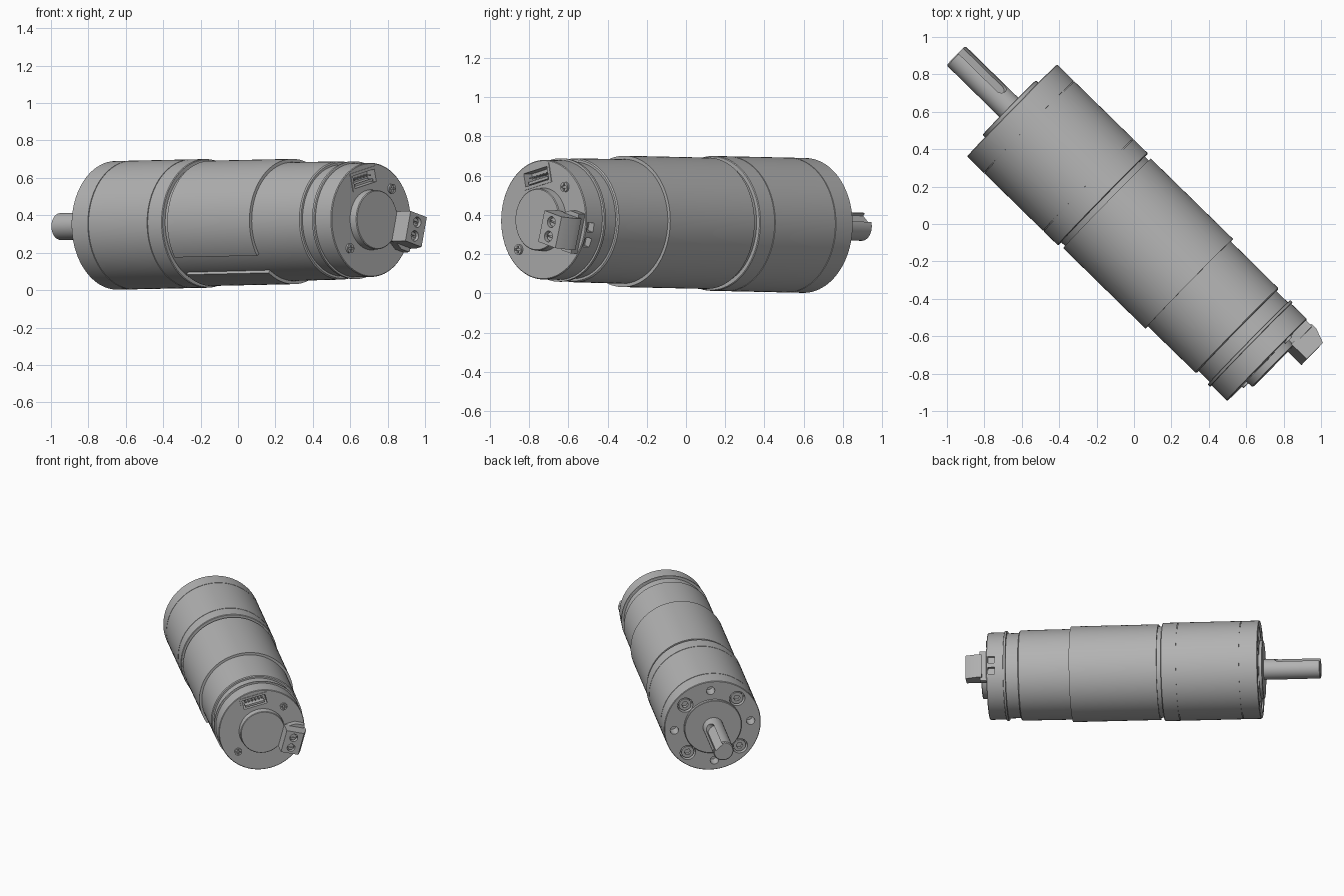
import bpy, bmesh, math
from mathutils import Matrix, Vector

old = bpy.data.objects.get("Cube")
if old:
    bpy.data.objects.remove(old, do_unlink=True)

# Metal material
steel = bpy.data.materials.new("grey_metal")
steel.use_nodes = True
GREY = (0.45, 0.45, 0.45, 1)
steel.diffuse_color = GREY
steel.node_tree.nodes["Principled BSDF"].inputs["Base Color"].default_value = GREY

# Motor frame: local z runs from shaft to rear cap, local y is up
R2 = math.sqrt(0.5)
axis = Vector((R2 * 1.011, -R2 * 0.989, 0.0155)).normalized()
side = Vector((0, 0, 1)).cross(axis).normalized()
up = axis.cross(side)
FRAME = Matrix((side, up, axis)).transposed().to_4x4()
FRAME.translation = (-0.022 * R2, -0.022 * R2, 0.36)


def finish(bm, name, roll=0):
    """Turn a bmesh into an object in the motor frame."""
    bmesh.ops.recalc_face_normals(bm, faces=bm.faces[:])
    bm.transform(Matrix.Rotation(math.radians(roll), 4, 'Z'))
    mesh = bpy.data.meshes.new(name)
    bm.to_mesh(mesh)
    bm.free()
    mesh.materials.append(steel)
    ob = bpy.data.objects.new(name, mesh)
    bpy.context.collection.objects.link(ob)
    ob.matrix_world = FRAME
    return ob


def loft(rings, name, roll=0, closed=False):
    """Bridge equal rings of points; cap the ends or close the loop."""
    bm = bmesh.new()
    vs = [[bm.verts.new(p) for p in ring] for ring in rings]
    n = len(vs[0])
    pairs = list(zip(vs, vs[1:])) + ([(vs[-1], vs[0])] if closed else [])
    for a, b in pairs:
        for i in range(n):
            j = (i + 1) % n
            bm.faces.new((a[i], a[j], b[j], b[i]))
    if not closed:
        bm.faces.new(vs[0])
        bm.faces.new(vs[-1])
    return finish(bm, name, roll)


def circle(r, n=96, cx=0, cy=0):
    return [(cx + r * math.cos(2 * math.pi * i / n),
             cy + r * math.sin(2 * math.pi * i / n)) for i in range(n)]


def rect(w, h, cx=0, cy=0):
    return [(cx + a * w / 2, cy + b * h / 2) for a, b in ((-1, -1), (1, -1), (1, 1), (-1, 1))]


def prism(name, pts, z0, z1, roll=0):
    return loft([[(x, y, z) for x, y in pts] for z in (z0, z1)], name, roll)


def lathe(name, profile, n=96):
    return loft([[(x, y, z) for x, y in circle(r, n)] for z, r in profile], name)


def cut(ob, cutters):
    """Subtract the cutters and remove them."""
    for c in cutters:
        c.hide_render = True
        m = ob.modifiers.new("cut", 'BOOLEAN')
        m.operation, m.solver, m.object = 'DIFFERENCE', 'EXACT', c
    bpy.context.view_layer.update()
    deps = bpy.context.evaluated_depsgraph_get()
    mesh = bpy.data.meshes.new_from_object(ob.evaluated_get(deps))
    ob.modifiers.clear()
    ob.data = mesh
    for c in cutters:
        bpy.data.objects.remove(c, do_unlink=True)


def polar(r, deg):
    return r * math.cos(math.radians(deg)), r * math.sin(math.radians(deg))


# Gearbox with two seams
G, S = 0.344, 0.339
FACE = -0.89
gearbox = lathe("gearbox", [(FACE, G - 0.004), (FACE + 0.004, G),
                            (-0.765, G), (-0.765, S), (-0.76, S), (-0.76, G),
                            (-0.322, G), (-0.322, S), (-0.317, S), (-0.317, G),
                            (-0.214, G), (-0.21, G - 0.004)])
holes = []
for k in range(4):
    x, y = polar(0.272, 90 * k - 3)
    holes.append(prism("mount_hole", circle(0.03, 24, x, y), FACE - 0.05, FACE + 0.08))
    x, y = polar(0.262, 90 * k + 42)
    holes.append(prism("bolt_recess", circle(0.055, 32, x, y), FACE - 0.05, FACE + 0.05))
cut(gearbox, holes)

# Sunken socket bolts
for k in range(4):
    x, y = polar(0.262, 90 * k + 42)
    bolt = prism(f"gearbox_bolt_{k + 1}", circle(0.044, 32, x, y), FACE + 0.008, FACE + 0.06)
    cut(bolt, [prism("hex", circle(0.024, 6, x, y), FACE - 0.02, FACE + 0.035)])

# Pilot ring and keyed output shaft
lathe("pilot_boss", [(-0.912, 0.2), (-0.909, 0.204), (FACE + 0.01, 0.204)])
shaft = lathe("output_shaft", [(-1.31, 0.066), (-1.304, 0.072), (-0.9, 0.072)], 64)
key = [(-0.034, -1.4), (0.034, -1.4)]
key += [(0.034 * math.cos(a), -1.02 + 0.034 * math.sin(a))
        for a in (math.pi * i / 12 for i in range(13))]
cut(shaft, [loft([[(x, y, z) for x, z in key] for y in (0.044, 0.12)], "keyway", -42)])

# Motor can, narrower than its wrapped sleeve
lathe("motor_can", [(-0.22, 0.32), (0.79, 0.316), (0.796, 0.31)])
a0, a1, steps = -125, 213, 100
sleeve = []
for i in range(steps + 1):
    a = a0 + (a1 - a0) * i / steps
    sleeve.append([(*polar(r, a), z) for r, z in
                   ((0.31, -0.18), (0.335, -0.18), (0.335, 0.435), (0.31, 0.435))])
loft(sleeve, "motor_sleeve")

# Rear neck, rim band and cap
lathe("rear_neck", [(0.78, 0.298), (0.9, 0.298)])
lathe("rim_band", [(0.882, 0.312), (0.884, 0.315), (0.898, 0.315), (0.9, 0.312)])
END, TURN, PLUG = 1.018, -15, 13
cap = lathe("rear_cap", [(0.89, 0.305), (END - 0.004, 0.305), (END, 0.301)])
PY = 0.225
cutters = [prism("plug_pocket", rect(0.2, 0.1, 0, PY), END - 0.07, END + 0.05, PLUG)]
for t in (-0.04, 0.04):
    cutters.append(prism("wire_slot", rect(0.1, 0.048, 0.315, t), 0.96, 1.006, TURN))
cut(cap, cutters)

# Signal plug: shell, tongue and pins
shell = prism("plug_shell", rect(0.2, 0.1, 0, PY), END - 0.075, END + 0.004, PLUG)
cut(shell, [prism("plug_hollow", rect(0.168, 0.068, 0, PY), END - 0.055, END + 0.05, PLUG)])
prism("plug_tongue", rect(0.14, 0.014, 0, PY - 0.02), END - 0.06, END - 0.006, PLUG)
for i in range(6):
    prism(f"plug_pin_{i + 1}", rect(0.008, 0.008, -0.06 + 0.024 * i, PY + 0.006),
          END - 0.06, END - 0.012, PLUG)

# Cap screws with crossed slots
for k, a in enumerate((47, 222)):
    x, y = polar(0.228, a)
    screw = prism(f"cap_screw_{k + 1}", circle(0.026, 24, x, y), END - 0.01, END + 0.012)
    cut(screw, [prism("slot", rect(w, h, x, y), END + 0.002, END + 0.03)
                for w, h in ((0.036, 0.009), (0.009, 0.036))])

# Rear boss with a flared wing under the terminal block
lathe("rear_boss", [(END - 0.01, 0.162), (1.06, 0.158), (1.064, 0.154)])
half = [(0.1, 0.065), (0.15, 0.07), (0.215, 0.105), (0.28, 0.105)]
prism("terminal_wing", half + [(x, -y) for x, y in reversed(half)], END - 0.01, 1.064, TURN)

# Terminal block with sloped outer side and two round openings
block = loft([[(x, y, z) for x, y in rect(x1 - 0.135, 0.165, (x1 + 0.135) / 2)]
              for x1, z in ((0.292, 1.05), (0.292, 1.09), (0.262, 1.166))],
             "terminal_block", TURN)
cut(block, [prism("opening", circle(0.028, 24, 0.198, t), 1.135, 1.2, TURN)
            for t in (-0.038, 0.038)])
for k, t in enumerate((-0.038, 0.038)):
    screw = prism(f"terminal_screw_{k + 1}", circle(0.022, 20, 0.198, t), 1.13, 1.152, TURN)
    cut(screw, [prism("slot", rect(0.036, 0.008, 0.198, t), 1.144, 1.17, TURN)])

# Smooth round sides while keeping edges crisp
bpy.ops.object.select_all(action='DESELECT')
for ob in bpy.context.collection.objects:
    if ob.type == 'MESH' and ob.data.materials and ob.data.materials[0] == steel:
        ob.select_set(True)
        bpy.context.view_layer.objects.active = ob
bpy.ops.object.shade_smooth_by_angle(angle=math.radians(30))
